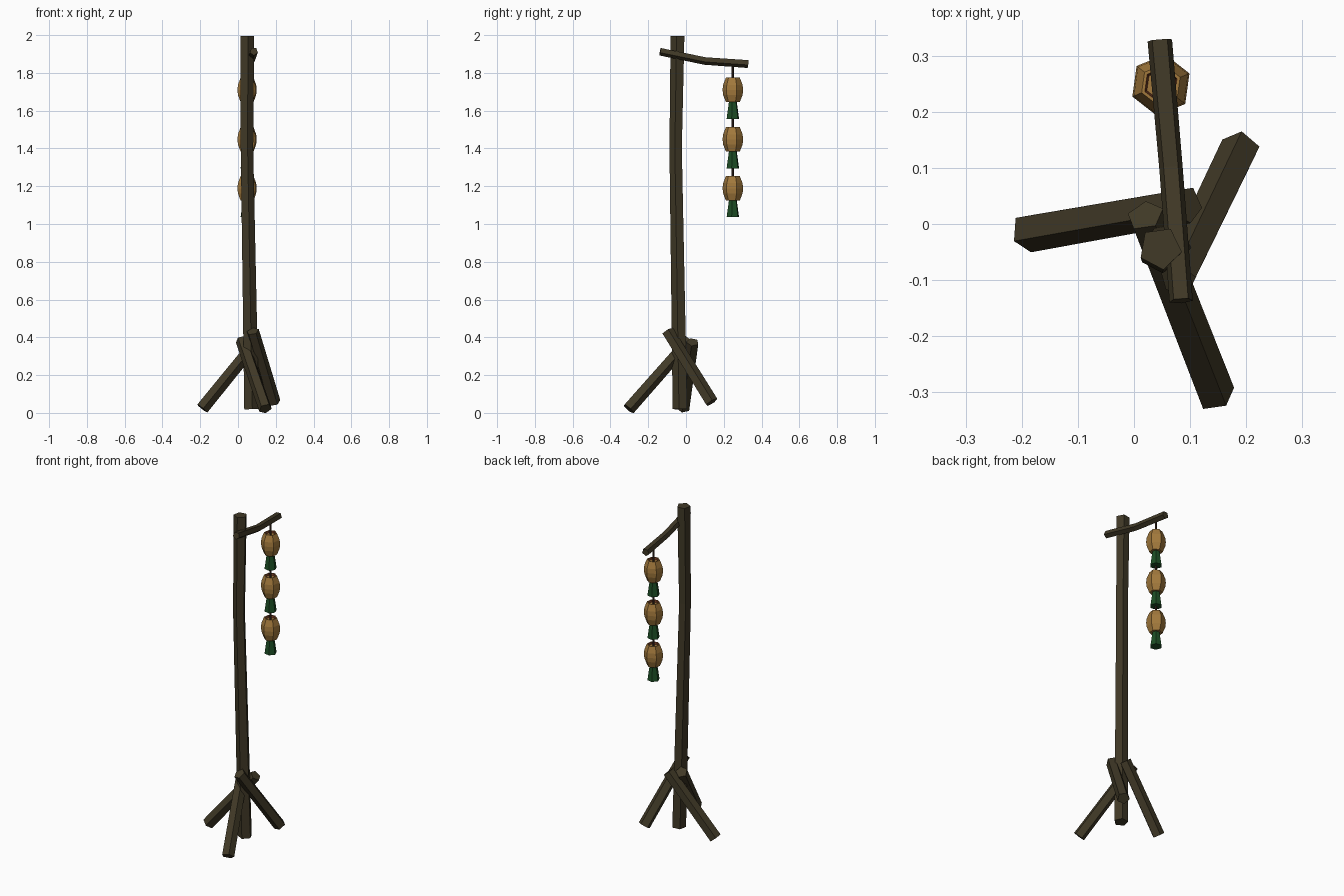
import bpy, bmesh, math
from mathutils import Vector

if "Cube" in bpy.data.objects:
    bpy.data.objects.remove(bpy.data.objects["Cube"])


def material(name, rgb):
    m = bpy.data.materials.new(name)
    m.diffuse_color = (*rgb, 1)
    m.use_nodes = True
    m.node_tree.nodes["Principled BSDF"].inputs["Base Color"].default_value = m.diffuse_color
    return m


BARK = material("dark_bark", (0.052, 0.041, 0.020))
GOLD = material("gourd_tan", (0.36, 0.19, 0.045))
GREEN = material("leaf_green", (0.012, 0.075, 0.018))
CORD = material("cord_dark_brown", (0.03, 0.015, 0.010))
RED = material("rim_red_brown", (0.16, 0.04, 0.015))


def finish(name, bm, *mats):
    bmesh.ops.recalc_face_normals(bm, faces=bm.faces)
    me = bpy.data.meshes.new(name)
    bm.to_mesh(me)
    bm.free()
    for m in mats:
        me.materials.append(m)
    ob = bpy.data.objects.new(name, me)
    bpy.context.collection.objects.link(ob)
    return ob


def tube(name, path, radii, mat, sides=5, turn=0.0):
    """Capped prism swept along a path."""
    bm = bmesh.new()
    pts = [Vector(p) for p in path]
    rings = []
    for i, p in enumerate(pts):
        t = (pts[min(i + 1, len(pts) - 1)] - pts[max(i - 1, 0)]).normalized()
        ref = Vector((1, 0, 0)) if abs(t.z) > 0.9 else Vector((0, 0, 1))
        u = (ref - t * ref.dot(t)).normalized()
        v = t.cross(u)
        ring = []
        for k in range(sides):
            a = math.radians(turn) + math.tau * k / sides
            ring.append(bm.verts.new(p + radii[i] * (u * math.cos(a) + v * math.sin(a))))
        rings.append(ring)
    for a, b in zip(rings, rings[1:]):
        for k in range(sides):
            n = (k + 1) % sides
            bm.faces.new((a[k], a[n], b[n], b[k]))
    bm.faces.new(rings[0])
    bm.faces.new(rings[-1])
    return finish(name, bm, mat)


# main pole, slightly crooked
tube("pole",
     [(0.070, -0.030, 0.02), (0.046, -0.053, 1.40), (0.047, -0.043, 1.995)],
     [0.041, 0.035, 0.039], BARK, turn=-10)

# three propping legs
legs = {
    "front_leg": ((0.145, -0.305, 0.022), (0.020, 0.015, 0.385)),
    "left_leg": ((-0.190, -0.015, 0.024), (0.095, 0.035, 0.375)),
    "back_leg": ((0.190, 0.135, 0.056), (0.078, -0.098, 0.432)),
}
for name, (foot, top) in legs.items():
    tube(name, [foot, top], [0.036, 0.034], BARK, turn=90)

# bent cross arm
tube("cross_arm",
     [(0.084, -0.137, 1.914), (0.066, 0.100, 1.865), (0.046, 0.328, 1.849)],
     [0.022, 0.022, 0.023], BARK, turn=36)

# hanging cord
CX, CY = 0.048, 0.248
tube("hanging_cord", [(CX, CY, 1.05), (CX, CY, 1.85)], [0.006, 0.006], CORD, sides=4)

# three barrel gourds with leafy tassels
for i, top in enumerate((1.775, 1.513, 1.254)):
    gourd = [(0.0, 0.037), (-0.038, 0.052), (-0.065, 0.055), (-0.092, 0.052), (-0.130, 0.037)]
    ob = tube(f"gourd_{i + 1}", [(CX, CY, top + z) for z, r in gourd],
              [r for z, r in gourd], GOLD, sides=6, turn=-22)
    # thin rim line inset on the top face, with a shallow hollow inside it
    ob.data.materials.append(RED)
    bm = bmesh.new()
    bm.from_mesh(ob.data)
    cap = max(bm.faces, key=lambda f: f.calc_center_median().z)
    bmesh.ops.inset_region(bm, faces=[cap], thickness=0.006)
    rim = bmesh.ops.inset_region(bm, faces=[cap], thickness=0.004)["faces"]
    for f in rim:
        f.material_index = 1
    bmesh.ops.translate(bm, verts=cap.verts, vec=(0, 0, -0.012))
    bm.to_mesh(ob.data)
    bm.free()
    tube(f"tassel_{i + 1}",
         [(CX, CY, top - 0.128), (CX, CY, top - 0.218)],
         [0.022, 0.035], GREEN, sides=6, turn=10)
